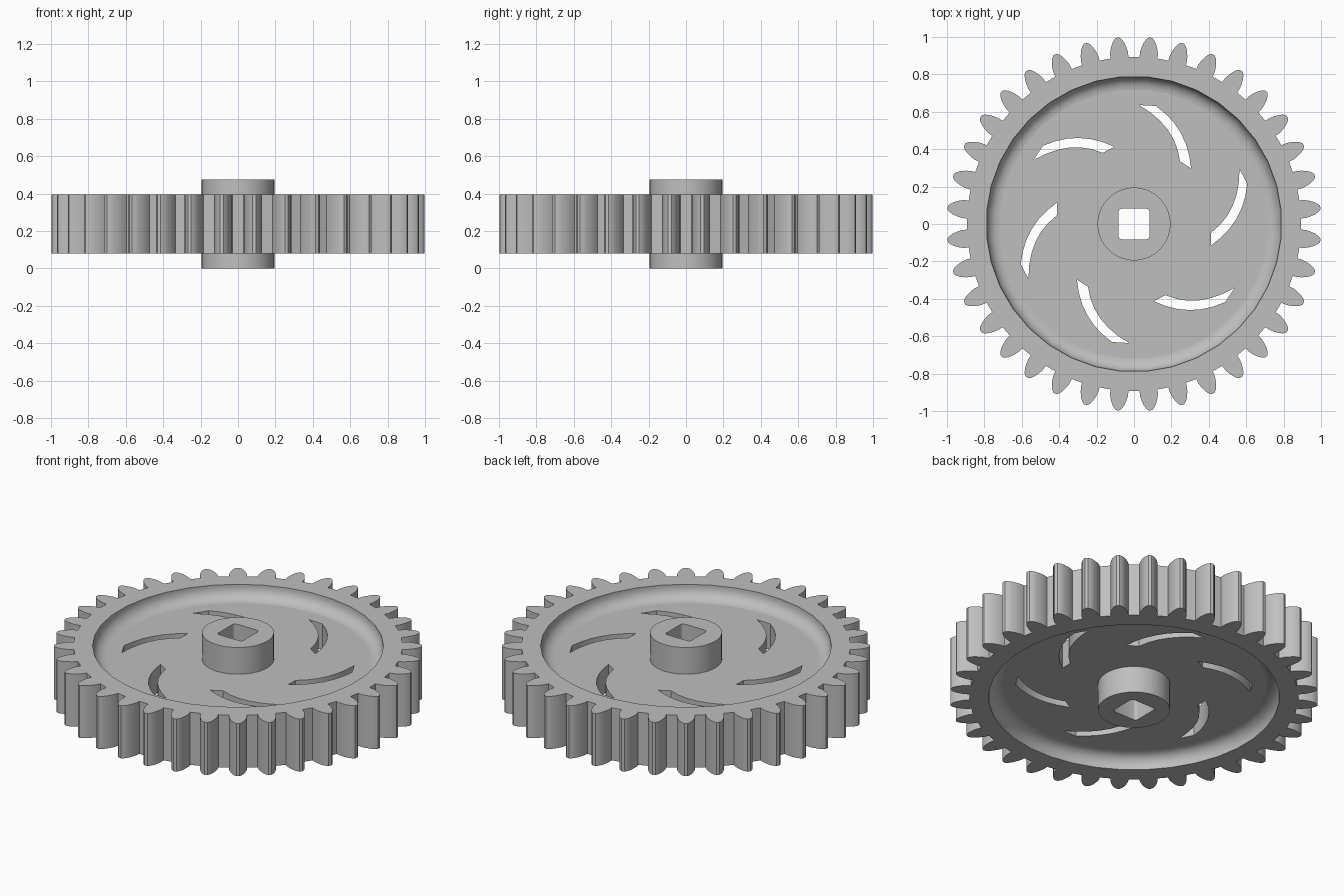
import bpy
import bmesh
from math import sin, cos, pi, radians
from mathutils import Vector, Matrix

if "Cube" in bpy.data.objects:
    bpy.data.objects.remove(bpy.data.objects["Cube"])

TEETH, SLOTS = 36, 6
RIM_LOW, RIM_HIGH = 0.08, 0.395
WEB_LOW, WEB_HIGH = 0.16, 0.315
HUB_RADIUS, HUB_TOP = 0.195, 0.475
RECESS_RADIUS, RECESS_SIDES = 0.79, 36

grey = bpy.data.materials.new("plain grey")
grey.use_nodes = True
grey.diffuse_color = (0.52, 0.52, 0.52, 1)
grey.node_tree.nodes["Principled BSDF"].inputs["Base Color"].default_value = grey.diffuse_color


def polar(r, degrees):
    return Vector((r * cos(radians(degrees)), r * sin(radians(degrees)), 0))


def circle(r, sides):
    return [polar(r, 360 * (i + 0.5) / sides) for i in range(sides)]


def finish(name, bm):
    bmesh.ops.recalc_face_normals(bm, faces=bm.faces)
    mesh = bpy.data.meshes.new(name)
    bm.to_mesh(mesh)
    bm.free()
    mesh.materials.append(grey)
    obj = bpy.data.objects.new(name, mesh)
    bpy.context.collection.objects.link(obj)
    return obj


def prism(name, outlines, low, high):
    """Extrude closed outlines straight up from low to high."""
    bm = bmesh.new()
    for outline in outlines:
        face = bm.faces.new([bm.verts.new((p.x, p.y, low)) for p in outline])
        up = bmesh.ops.extrude_face_region(bm, geom=[face])["geom"]
        bmesh.ops.translate(bm, vec=(0, 0, high - low),
                            verts=[v for v in up if isinstance(v, bmesh.types.BMVert)])
    return finish(name, bm)


def lofted(name, rings):
    """Join stacked circles of given radius and height into a capped solid."""
    bm = bmesh.new()
    loops = [[bm.verts.new(p + Vector((0, 0, z))) for p in circle(r, RECESS_SIDES)]
             for r, z in rings]
    for a, b in zip(loops, loops[1:]):
        for i in range(RECESS_SIDES):
            j = (i + 1) % RECESS_SIDES
            bm.faces.new((a[i], a[j], b[j], b[i]))
    bm.faces.new(loops[0])
    bm.faces.new(loops[-1])
    return finish(name, bm)


def cut(obj, cutter):
    cutter.hide_render = True
    mod = obj.modifiers.new(cutter.name, 'BOOLEAN')
    mod.operation, mod.solver, mod.object = 'DIFFERENCE', 'EXACT', cutter
    bpy.ops.object.select_all(action='DESELECT')
    bpy.context.view_layer.objects.active = obj
    obj.select_set(True)
    bpy.ops.object.modifier_apply(modifier=mod.name)


def through(a, mid, b, steps=6):
    """Points on a smooth curve from a through mid to b."""
    a, mid, b = (Vector((*p, 0)) for p in (a, mid, b))
    pull = 2 * mid - (a + b) / 2
    return [a * (1 - t) ** 2 + pull * 2 * t * (1 - t) + b * t * t
            for t in (i / steps for i in range(steps + 1))]


# Toothed wheel: one flank as radius and half-angle, mirrored for every tooth
flank = [(0.893, 3.1), (0.92, 3.0), (0.945, 2.55), (0.97, 1.95), (0.988, 1.3), (1.0, 0.5)]
outline = []
for k in range(TEETH):
    mid = (k + 0.5) * 360 / TEETH
    outline += [polar(r, mid - w) for r, w in flank]
    outline += [polar(r, mid + w) for r, w in reversed(flank)]
wheel = prism("toothed_wheel", [outline], RIM_LOW, RIM_HIGH)

# Dished recesses on both faces, with a rounded foot
fillet = 0.07
steps = 6
dish = [(RECESS_RADIUS - fillet + fillet * sin(t), fillet - fillet * cos(t))
        for t in (i / steps * pi / 2 for i in range(steps + 1))]
dish.append((RECESS_RADIUS, 0.15))
upper = lofted("upper_recess_cutter", [(r, WEB_HIGH + h) for r, h in dish])
lower = lofted("lower_recess_cutter", [(r, WEB_LOW - h) for r, h in dish])

# Curved slots swirling round the web
slot = through((0.027, 0.636), (0.18, 0.505), (0.246, 0.335))
slot += reversed(through((0.118, 0.631), (0.25, 0.487), (0.305, 0.298)))
slots = prism("slot_cutter",
              [[Matrix.Rotation(k * 2 * pi / SLOTS, 3, 'Z') @ p for p in slot]
               for k in range(SLOTS)], 0.1, 0.38)

# Square bore with rounded corners
half, corner = 0.083, 0.018
bore_outline = []
for q in range(4):
    centre = polar((half - corner) * 2 ** 0.5, 45 + 90 * q)
    bore_outline += [centre + polar(corner, 90 * q + a) for a in (0, 30, 60, 90)]
bore = prism("bore_cutter", [bore_outline], -0.1, 0.6)

# Hub through the middle
hub = prism("hub", [circle(HUB_RADIUS, 48)], 0, HUB_TOP)

for cutter in (upper, lower, slots, bore):
    cut(wheel, cutter)
cut(hub, bore)
for cutter in (upper, lower, slots, bore):
    bpy.data.objects.remove(cutter)

# Smooth curved walls, flat level faces
for obj in (wheel, hub):
    bpy.ops.object.select_all(action='DESELECT')
    bpy.context.view_layer.objects.active = obj
    obj.select_set(True)
    bpy.ops.object.shade_smooth_by_angle(angle=radians(32))
    for face in obj.data.polygons:
        if abs(face.normal.z) > 0.999:
            face.use_smooth = False
